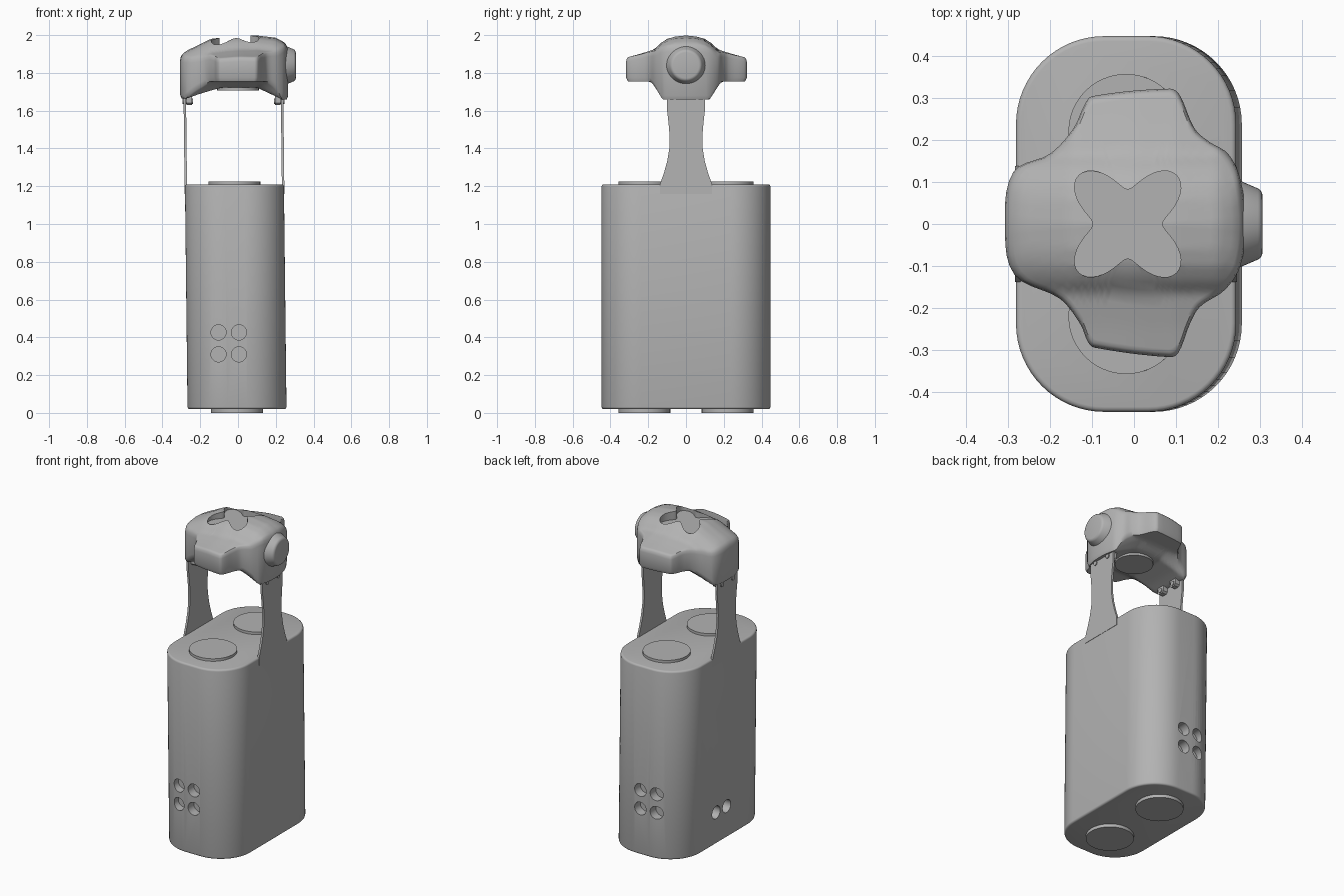
import bpy, bmesh, math
from mathutils import Matrix, Vector

cube = bpy.data.objects.get("Cube")
if cube:
    bpy.data.objects.remove(cube, do_unlink=True)

grey = bpy.data.materials.new("plain grey")
grey.use_nodes = True
COLOUR = (0.45, 0.45, 0.45, 1)
grey.diffuse_color = COLOUR
grey.node_tree.nodes["Principled BSDF"].inputs["Base Color"].default_value = COLOUR

# Slight lean of the lower assembly towards -x
LEAN = Matrix.Identity(4)
LEAN[0][2], LEAN[0][3] = -0.0115, -0.005


def finish(name, bm, lean=False):
    bmesh.ops.recalc_face_normals(bm, faces=bm.faces)
    mesh = bpy.data.meshes.new(name)
    bm.to_mesh(mesh)
    bm.free()
    if lean:
        mesh.transform(LEAN)
    mesh.materials.append(grey)
    obj = bpy.data.objects.new(name, mesh)
    bpy.context.collection.objects.link(obj)
    return obj


def activate(obj):
    bpy.ops.object.select_all(action='DESELECT')
    obj.select_set(True)
    bpy.context.view_layer.objects.active = obj


def smooth(obj, angle=35):
    activate(obj)
    bpy.ops.object.shade_smooth_by_angle(angle=math.radians(angle))


def bevel(obj, width, segments=3):
    activate(obj)
    mod = obj.modifiers.new("round", 'BEVEL')
    mod.width, mod.segments = width, segments
    mod.limit_method, mod.angle_limit = 'ANGLE', math.radians(50)
    bpy.ops.object.modifier_apply(modifier=mod.name)


def cut(obj, cutters):
    for c in cutters:
        activate(obj)
        mod = obj.modifiers.new("cut", 'BOOLEAN')
        mod.operation, mod.solver, mod.object = 'DIFFERENCE', 'EXACT', c
        bpy.ops.object.modifier_apply(modifier=mod.name)
        bpy.data.objects.remove(c, do_unlink=True)


def prism(name, points, offset, lean=False):
    """Extrude a flat 3D polygon along an offset vector."""
    bm = bmesh.new()
    face = bm.faces.new([bm.verts.new(p) for p in points])
    ext = bmesh.ops.extrude_face_region(bm, geom=[face])
    verts = [v for v in ext["geom"] if isinstance(v, bmesh.types.BMVert)]
    bmesh.ops.translate(bm, verts=verts, vec=offset)
    return finish(name, bm, lean)


def rod(name, start, end, r1, r2=None, lean=False, sides=48):
    """Round bar or cone between two points."""
    a, b = Vector(start), Vector(end)
    axis = b - a
    m = Matrix.Translation((a + b) / 2) @ axis.to_track_quat('Z', 'Y').to_matrix().to_4x4()
    bm = bmesh.new()
    bmesh.ops.create_cone(bm, cap_ends=True, segments=sides, radius1=r1,
                          radius2=r2 or r1, depth=axis.length, matrix=m)
    return finish(name, bm, lean)


def lookup(table, v):
    """Linear interpolation in a short table of pairs."""
    if v <= table[0][0]:
        return table[0][1]
    for (a, p), (b, q) in zip(table, table[1:]):
        if v <= b:
            return p + (q - p) * (v - a) / (b - a)
    return table[-1][1]


# Body: tall block with large rounded corners
HX, HY, R = 0.262, 0.447, 0.21
outline = []
for corner, (sx, sy) in enumerate([(1, 1), (-1, 1), (-1, -1), (1, -1)]):
    for i in range(17):
        t = (corner + i / 16) * math.pi / 2
        outline.append((sx * (HX - R) + R * math.cos(t), sy * (HY - R) + R * math.sin(t), 0.02))
body = prism("body", outline, (0, 0, 1.19), True)
bevel(body, 0.012)

# Round vent holes: four on each end, two on the -x side
cutters = []
for s in (-1, 1):
    for x in (-0.103, 0.005):
        for z in (0.31, 0.426):
            cutters.append(rod("hole_cutter", (x, s * 0.39, z), (x, s * 0.6, z), 0.04))
for y in (0.085, -0.02):
    cutters.append(rod("hole_cutter", (-0.21, y, 0.22), (-0.4, y, 0.22), 0.04))
cut(body, cutters)
smooth(body)

# Round caps above and below
for s, side in ((-1, "front"), (1, "back")):
    for z, level in ((0, "bottom"), (1.2, "top")):
        cap = rod(f"{side}_{level}_cap", (0, s * 0.22, z), (0, s * 0.22, z + 0.026), 0.137, lean=True)
        smooth(cap)

# Straps with waisted outline, and their hinge tabs
STRAP = [(1.16, 0.138), (1.21, 0.138), (1.27, 0.117), (1.33, 0.1), (1.4, 0.088),
         (1.47, 0.087), (1.54, 0.093), (1.6, 0.1), (1.68, 0.1)]
for s, side in ((-1, "right"), (1, "left")):
    x = s * 0.264
    pts = [(x, w, z) for z, w in STRAP] + [(x, -w, z) for z, w in reversed(STRAP)]
    smooth(prism(f"{side}_strap", pts, (-s * 0.013, 0, 0), True))
    for y in (-0.054, 0.054):
        tab = [(x - s * 0.015, y + dy, z) for dy, z in
               ((-0.025, 1.72), (-0.025, 1.64), (-0.015, 1.63), (0.015, 1.63), (0.025, 1.64), (0.025, 1.72))]
        prism(f"{side}_hinge_tab", tab, (-s * 0.03, 0, 0), True)
        smooth(rod(f"{side}_bolt", (x - s * 0.05, y, 1.65), (x + s * 0.006, y, 1.65), 0.014, lean=True, sides=20))

# Head: plan outline, then rings draped over a top and an underside profile
PLAN = [(0.266, 0), (0.253, 0.107), (0.224, 0.167), (0.18, 0.195), (0.145, 0.226),
        (0.108, 0.308), (0.086, 0.322), (-0.1, 0.304), (-0.117, 0.285), (-0.145, 0.226),
        (-0.2, 0.167), (-0.287, 0.124), (-0.307, 0), (-0.285, -0.12), (-0.176, -0.178),
        (-0.128, -0.238), (-0.11, -0.28), (-0.095, -0.294), (0.086, -0.317), (0.106, -0.306),
        (0.133, -0.238), (0.157, -0.197), (0.216, -0.157), (0.253, -0.1)]
DOME = [(0, 1.998), (0.06, 1.992), (0.1, 1.98), (0.135, 1.957), (0.165, 1.925), (0.245, 1.9), (0.32, 1.88)]
DROP = [(-0.31, 0.115), (-0.28, 0.085), (-0.145, 0.018), (0, 0), (0.1, 0), (0.2, 0.012), (0.245, 0.035), (0.27, 0.07)]
ARCH = [(-0.27, 1.665), (-0.2, 1.69), (-0.09, 1.722), (0.1, 1.722), (0.17, 1.69), (0.23, 1.66)]


def top_z(x, y):
    return lookup(DOME, abs(y)) - lookup(DROP, x)


def under_z(x, y):
    t = lookup([(0.125, 0), (0.19, 1)], abs(y))
    return lookup(ARCH, x) * (1 - t) + 1.755 * t


plan = []
for i, p in enumerate(PLAN):
    q = PLAN[(i + 1) % len(PLAN)]
    before, after = Vector(PLAN[i - 1]), Vector(PLAN[(i + 2) % len(PLAN)])
    p, q = Vector(p), Vector(q)
    size = (q - p).length
    tp = (q - before).normalized() * size
    tq = (after - p).normalized() * size
    for k in range(5):
        t = k / 5
        h = t * t * (3 - 2 * t)
        plan.append(p * (1 - h) + q * h + tp * t * (1 - t) ** 2 - tq * t * t * (1 - t))

fractions = [i / 16 for i in range(1, 16)]
layers = [(f, 'top') for f in fractions + [0.965, 0.988]] + [(1, 'edge'), (1, 'low')]
layers += [(f, 'under') for f in [0.97] + fractions[::-1]]
bm = bmesh.new()
rings = []
for f, kind in layers:
    ring = []
    for p in plan:
        x, y = p * f
        hi, lo = top_z(x, y), under_z(x, y)
        z = {'top': hi - (0.006 if f > 0.98 else 0), 'edge': hi - 0.022, 'low': lo + 0.02, 'under': lo}[kind]
        ring.append(bm.verts.new((x, y, z)))
    rings.append(ring)
n = len(plan)
for a, b in zip(rings, rings[1:]):
    for i in range(n):
        j = (i + 1) % n
        bm.faces.new((a[i], a[j], b[j], b[i]))
for ring, z in ((rings[0], top_z(0, 0)), (rings[-1], under_z(0, 0))):
    centre = bm.verts.new((0, 0, z))
    for i in range(n):
        bm.faces.new((ring[i], ring[(i + 1) % n], centre))
head = finish("head", bm)

# Four-lobed recess in the crown
lobes = []
for i in range(96):
    t = i * math.tau / 96
    r = 0.123 - 0.041 * math.cos(4 * t)
    lobes.append((r * math.cos(t) - 0.015, r * math.sin(t), 1.945))
cut(head, [prism("recess_cutter", lobes, (0, 0, 0.2))])
smooth(head, 40)

# Side knob and underside disc
knob = rod("side_knob", (0.2, 0, 1.84), (0.306, 0, 1.84), 0.125, 0.08)
bevel(knob, 0.012)
smooth(knob)
smooth(rod("underside_disc", (0, 0, 1.74), (0, 0, 1.708), 0.11))
